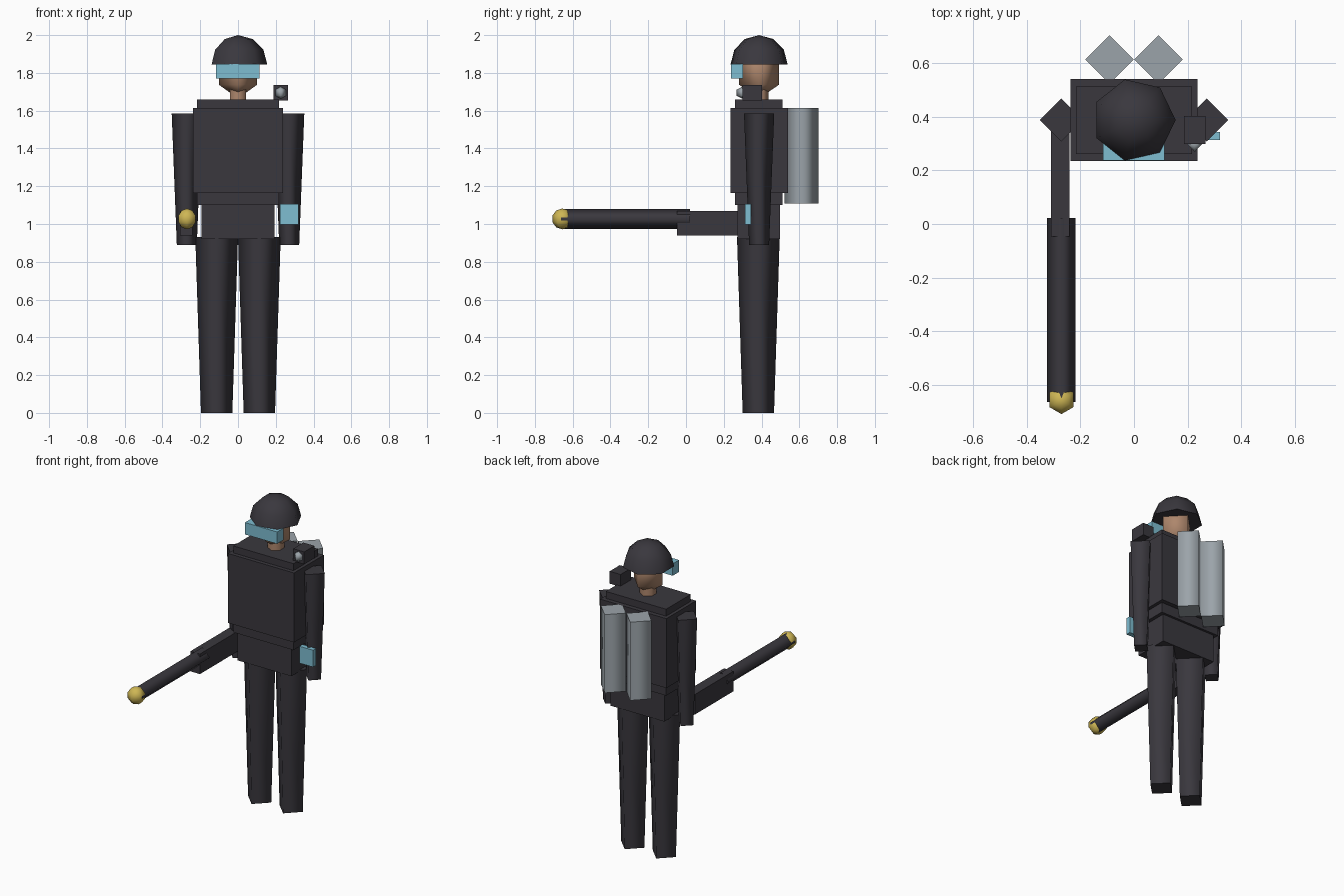
import bpy
import math
from mathutils import Vector

if "Cube" in bpy.data.objects:
    bpy.data.objects.remove(bpy.data.objects["Cube"], do_unlink=True)


def material(name, rgb):
    m = bpy.data.materials.new(name)
    m.use_nodes = True
    m.diffuse_color = (*rgb, 1)
    m.node_tree.nodes["Principled BSDF"].inputs["Base Color"].default_value = (*rgb, 1)
    return m


CHARCOAL = material("charcoal", (0.042, 0.039, 0.048))
SKIN = material("skin", (0.42, 0.24, 0.15))
CYAN = material("cyan glass", (0.21, 0.51, 0.64))
STEEL = material("steel grey", (0.33, 0.37, 0.40))
GOLD = material("gold", (0.62, 0.47, 0.09))

MID_Y = 0.387  # body centre line


def finish(name, mat):
    o = bpy.context.object
    o.name = name
    o.data.materials.clear()
    o.data.materials.append(mat)
    return o


def box(name, mat, x, y, z):
    """Box from its (low, high) range on each axis."""
    spans = (x, y, z)
    bpy.ops.mesh.primitive_cube_add(size=1, location=[(a + b) / 2 for a, b in spans])
    o = finish(name, mat)
    for v in o.data.vertices:
        v.co = Vector([c * (b - a) for c, (a, b) in zip(v.co, spans)])
    return o


def tube(name, mat, x, y, z0, z1, r0, r1, sides=4):
    """Upright tapered tube with smooth walls and flat caps."""
    bpy.ops.mesh.primitive_cone_add(vertices=sides, radius1=r0, radius2=r1,
                                    depth=z1 - z0, location=(x, y, (z0 + z1) / 2))
    o = finish(name, mat)
    for p in o.data.polygons:
        p.use_smooth = abs(p.normal.z) < 0.9
    return o


def ball(name, mat, loc, scale, segments, rings, turn=0):
    bpy.ops.mesh.primitive_uv_sphere_add(segments=segments, ring_count=rings, radius=1,
                                         location=loc, rotation=(0, 0, turn))
    o = finish(name, mat)
    for v in o.data.vertices:
        v.co *= Vector(scale)
    o.data.polygons.foreach_set("use_smooth", [True] * len(o.data.polygons))
    return o


def dome(name, mat, loc, radius, sides, rings):
    """Half ball with a flat underside."""
    verts, faces = [], []
    for i in range(rings):
        a = i * math.pi / 2 / rings
        for j in range(sides):
            t = j * math.tau / sides
            verts.append((radius * math.cos(a) * math.cos(t),
                          radius * math.cos(a) * math.sin(t), radius * math.sin(a)))
    verts.append((0, 0, radius))
    for i in range(rings):
        for j in range(sides):
            k = (j + 1) % sides
            low = (i * sides + j, i * sides + k)
            if i < rings - 1:
                faces.append((*low, low[1] + sides, low[0] + sides))
            else:
                faces.append((*low, len(verts) - 1))
    faces.append(tuple(reversed(range(sides))))
    mesh = bpy.data.meshes.new(name)
    mesh.from_pydata(verts, [], faces)
    for p in mesh.polygons:
        p.use_smooth = p.normal.z > -0.9
    mesh.materials.append(mat)
    o = bpy.data.objects.new(name, mesh)
    o.location = loc
    bpy.context.collection.objects.link(o)
    return o


# Trunk
box("hips", CHARCOAL, (-0.193, 0.193), (0.272, 0.497), (0.92, 1.10))
box("torso", CHARCOAL, (-0.216, 0.216), (0.26, 0.512), (1.10, 1.66))
box("vest", CHARCOAL, (-0.237, 0.237), (0.235, 0.54), (1.165, 1.615))

# Limbs and back tanks, one of each per side
for side, s in (("left", 1), ("right", -1)):
    tube(side + "_leg", CHARCOAL, s * 0.113, 0.383, 0, 0.93, 0.083, 0.113)
    tube(side + "_arm", CHARCOAL, s * 0.271, MID_Y, 0.89, 1.585, 0.053, 0.08)
    tube(side + "_tank", STEEL, s * 0.0915, 0.612, 1.108, 1.615, 0.09, 0.09)

# Head
tube("neck", SKIN, 0, MID_Y, 1.64, 1.715, 0.05, 0.05, sides=6)
ball("head", SKIN, (0, MID_Y, 1.81), (0.117, 0.122, 0.145), 4, 2)
dome("helmet", CHARCOAL, (0, MID_Y, 1.845), 0.155, 7, 3)
box("goggles", CYAN, (-0.116, 0.114), (0.237, 0.302), (1.77, 1.847))

# Shoulder lamp
box("lamp_housing", CHARCOAL, (0.187, 0.266), (0.298, 0.402), (1.655, 1.735))
ball("lamp_lens", STEEL, (0.226, 0.298, 1.695), (0.032, 0.034, 0.032), 4, 2)

# Wrist screen
box("wrist_screen", CYAN, (0.222, 0.32), (0.312, 0.343), (0.998, 1.107))

# Weapon held in the right hand
box("weapon_body", CHARCOAL, (-0.308, -0.24), (-0.047, 0.35), (0.94, 1.07))
barrel = tube("weapon_barrel", CHARCOAL, -0.27, -0.32, 0.685, 1.369, 0.053, 0.053)
barrel.location.z = 1.027
barrel.rotation_euler.x = math.pi / 2
ball("muzzle_ball", GOLD, (-0.27, -0.655, 1.027), (0.055,) * 3, 6, 5)
